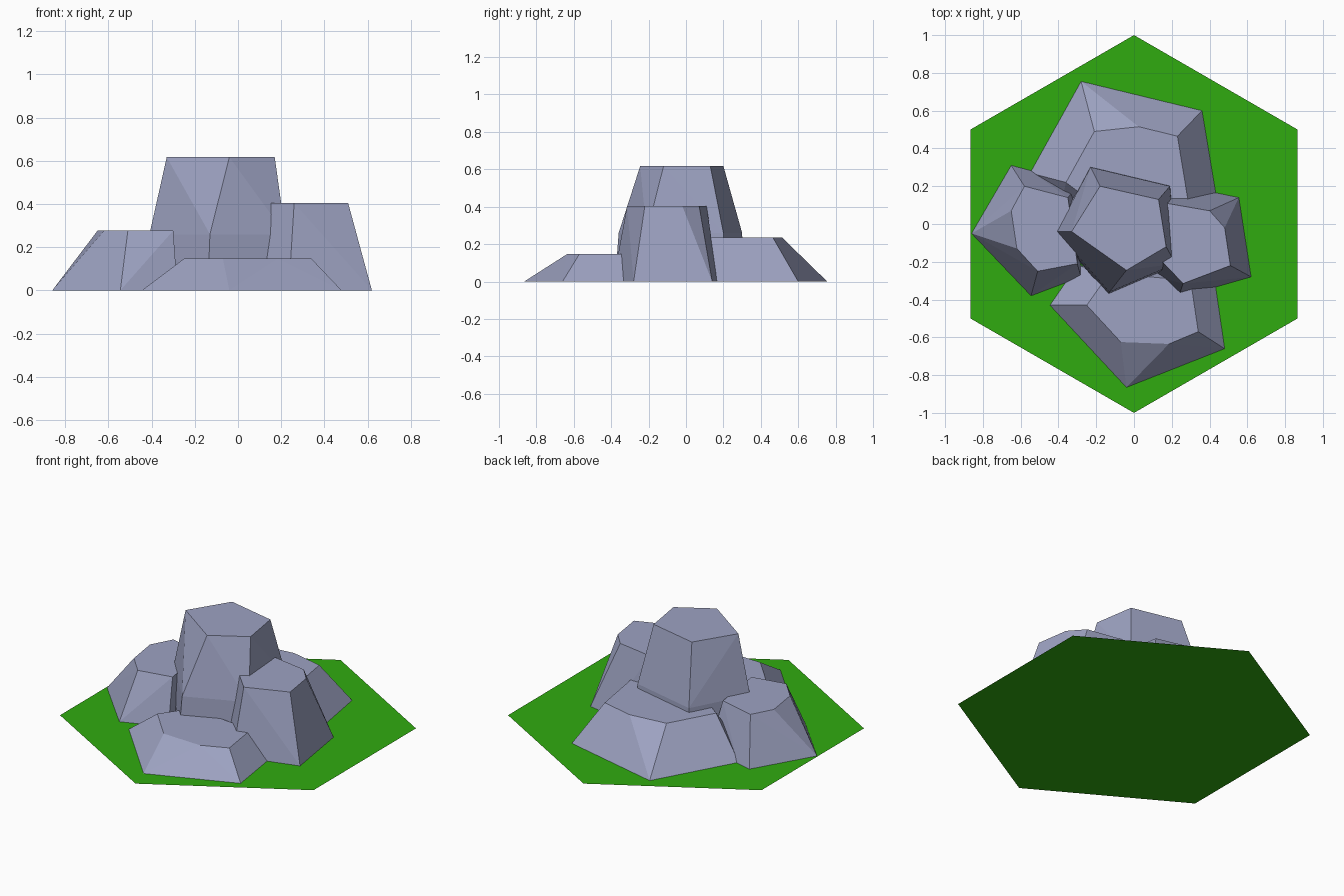
import bpy
import bmesh
from math import sin, cos, tau

cube = bpy.data.objects.get("Cube")
if cube:
    bpy.data.objects.remove(cube, do_unlink=True)


def make_material(name, red, green, blue):
    material = bpy.data.materials.new(name)
    material.use_nodes = True
    colour = (red, green, blue, 1)
    material.diffuse_color = colour
    shader = material.node_tree.nodes["Principled BSDF"]
    shader.inputs["Base Color"].default_value = colour
    shader.inputs["Roughness"].default_value = 0.9
    return material


grass = make_material("grass green", .03, .41, .005)
stone = make_material("blue grey stone", .34, .365, .54)


def add_object(name, bm, material):
    bmesh.ops.recalc_face_normals(bm, faces=bm.faces)
    mesh = bpy.data.meshes.new(name)
    bm.to_mesh(mesh)
    bm.free()
    mesh.materials.append(material)
    obj = bpy.data.objects.new(name, mesh)
    bpy.context.collection.objects.link(obj)
    return obj


def add_rock(name, *rings):
    """Wrap a faceted boulder around rings of (height, corner points)."""
    bm = bmesh.new()
    for height, corners in rings:
        for x, y in corners:
            bm.verts.new((x, y, height))
    bmesh.ops.convex_hull(bm, input=bm.verts[:])
    # Open underside, since the boulder rests on the ground tile
    underside = [f for f in bm.faces if all(v.co.z < 0.001 for v in f.verts)]
    bmesh.ops.delete(bm, geom=underside, context='FACES')
    loose = [v for v in bm.verts if not v.link_faces]
    bmesh.ops.delete(bm, geom=loose, context='VERTS')
    # Merge triangles that share a plane into clean facets
    bmesh.ops.dissolve_limit(bm, angle_limit=0.02,
                             verts=bm.verts[:], edges=bm.edges[:])
    return add_object(name, bm, stone)


# Flat hexagonal ground tile with a corner towards the front
tile = bmesh.new()
tile.faces.new([tile.verts.new((sin(i * tau / 6), cos(i * tau / 6), 0))
                for i in reversed(range(6))])
ground = add_object("ground_tile", tile, grass)
if ground.data.polygons[0].normal.z < 0:
    ground.data.flip_normals()

# Tall central boulder, steeper near its foot
add_rock("central_rock",
         (.617, [(-.18, .2), (.13, .13), (.17, -.12), (-.04, -.245), (-.33, -.04)]),
         (.26, [(-.23, .3), (.19, .2), (.22, -.21), (-.13, -.36), (-.41, -.04)]),
         (0, [(-.24, .31), (.2, .21), (.23, -.22), (-.14, -.38), (-.42, -.04)]))

# Medium boulder on the model's left
add_rock("left_rock",
         (.404, [(.17, .11), (.4, .07), (.48, -.02), (.51, -.22), (.26, -.315), (.15, -.2)]),
         (0, [(.14, .17), (.41, .17), (.555, .14), (.62, -.28), (.235, -.39), (.12, -.28)]))

# Lower boulder on the model's right
add_rock("right_rock",
         (.277, [(-.58, .2), (-.65, .07), (-.62, -.13), (-.51, -.25), (-.3, -.21), (-.35, .14)]),
         (0, [(-.65, .31), (-.86, -.05), (-.545, -.38), (-.28, -.28), (-.3, .2), (-.555, .285)]))

# Low slab at the front
add_rock("front_rock",
         (.147, [(-.25, -.43), (-.07, -.625), (.185, -.635), (.34, -.57), (.3, -.3), (-.13, -.26)]),
         (0, [(-.445, -.43), (-.04, -.865), (.48, -.66), (.42, -.25), (-.3, -.22)]))

# Wide slab at the back
add_rock("back_rock",
         (.234, [(-.21, .49), (.025, .515), (.23, .465), (.285, .13), (-.36, .22), (-.2, .1)]),
         (0, [(-.28, .755), (.36, .6), (.44, .12), (-.55, .27), (-.4, .05)]))
